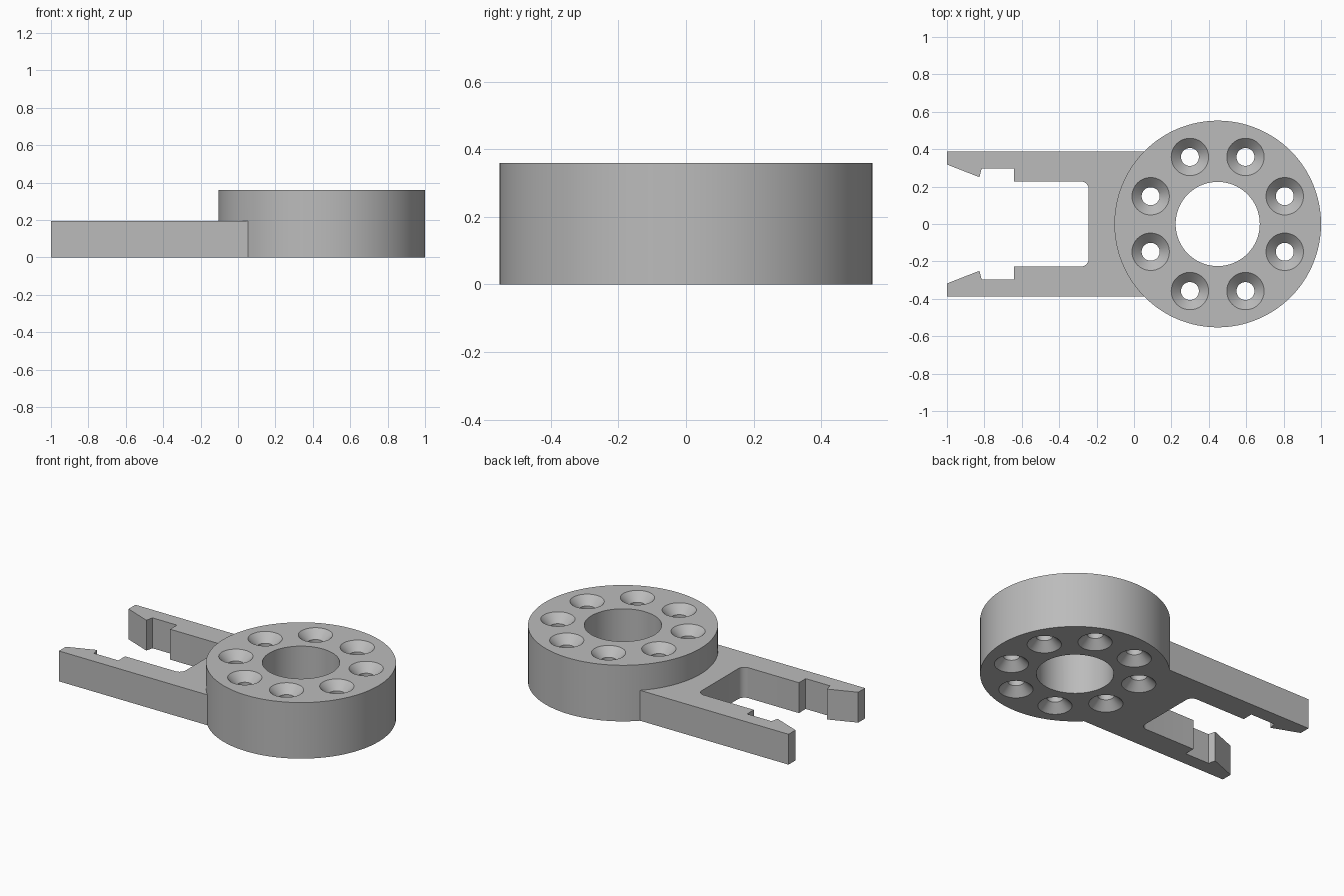
import bpy, bmesh, math

default = bpy.data.objects.get("Cube")
if default:
    bpy.data.objects.remove(default, do_unlink=True)

HEIGHT, ARM_H = 0.36, 0.195
CX, RING_R, BORE_R = 0.4475, 0.5525, 0.225
BOLT_CIRCLE, HOLE_R, SINK_R = 0.388, 0.048, 0.1

grey = bpy.data.materials.new("plain grey")
grey.use_nodes = True
colour = (0.5, 0.5, 0.5, 1)
grey.diffuse_color = colour
grey.node_tree.nodes["Principled BSDF"].inputs["Base Color"].default_value = colour


def finish(name, bm):
    bmesh.ops.recalc_face_normals(bm, faces=bm.faces)
    mesh = bpy.data.meshes.new(name)
    bm.to_mesh(mesh)
    bm.free()
    mesh.materials.append(grey)
    obj = bpy.data.objects.new(name, mesh)
    bpy.context.collection.objects.link(obj)
    return obj


def lathe(bm, x, y, profile, sides):
    """Add a capped solid of revolution from (radius, z) pairs."""
    loops = [[bm.verts.new((x + r * math.cos(math.tau * i / sides),
                            y + r * math.sin(math.tau * i / sides), z))
              for i in range(sides)] for r, z in profile]
    for low, high in zip(loops, loops[1:]):
        for i in range(sides):
            j = (i + 1) % sides
            bm.faces.new((low[i], low[j], high[j], high[i]))
    bm.faces.new(loops[0][::-1])
    bm.faces.new(loops[-1])


def boolean(target, tool, operation):
    mod = target.modifiers.new(operation.lower(), "BOOLEAN")
    mod.operation, mod.solver, mod.object = operation, "EXACT", tool
    bpy.context.view_layer.objects.active = target
    bpy.ops.object.modifier_apply(modifier=mod.name)
    bpy.data.objects.remove(tool, do_unlink=True)


# Thick round flange
bm = bmesh.new()
lathe(bm, CX, 0, [(RING_R, 0), (RING_R, HEIGHT)], 128)
body = finish("clip_flange", bm)

# Forked plate with hooked tips and a rounded slot
half = [(0.1, 0.388), (-1, 0.388), (-1, 0.318), (-0.826, 0.25),
        (-0.815, 0.297), (-0.642, 0.297), (-0.642, 0.228)]
fillet = 0.043
for i in range(9):
    a = math.pi / 2 * (1 - i / 8)
    half.append((-0.242 - fillet + fillet * math.cos(a),
                 0.228 - fillet + fillet * math.sin(a)))
outline = half + [(x, -y) for x, y in reversed(half)]
bm = bmesh.new()
base = bm.faces.new([bm.verts.new((x, y, 0)) for x, y in outline])
extruded = bmesh.ops.extrude_face_region(bm, geom=[base], use_keep_orig=True)
for v in extruded["geom"]:
    if isinstance(v, bmesh.types.BMVert):
        v.co.z = ARM_H
fork = finish("fork_plate", bm)
boolean(body, fork, "UNION")

# Central bore and eight holes countersunk from both sides
extra = 0.02
sink = SINK_R - HOLE_R
bm = bmesh.new()
lathe(bm, CX, 0, [(BORE_R, -extra), (BORE_R, HEIGHT + extra)], 96)
for k in range(8):
    a = math.tau * (k + 0.5) / 8
    lathe(bm, CX + BOLT_CIRCLE * math.cos(a), BOLT_CIRCLE * math.sin(a),
          [(SINK_R + extra, -extra), (HOLE_R, sink),
           (HOLE_R, HEIGHT - sink), (SINK_R + extra, HEIGHT + extra)], 48)
boolean(body, finish("hole_cutter", bm), "DIFFERENCE")

# Smooth curved walls, keep crisp edges
bpy.ops.object.select_all(action="DESELECT")
body.select_set(True)
bpy.context.view_layer.objects.active = body
bpy.ops.object.shade_smooth_by_angle(angle=math.radians(30))
